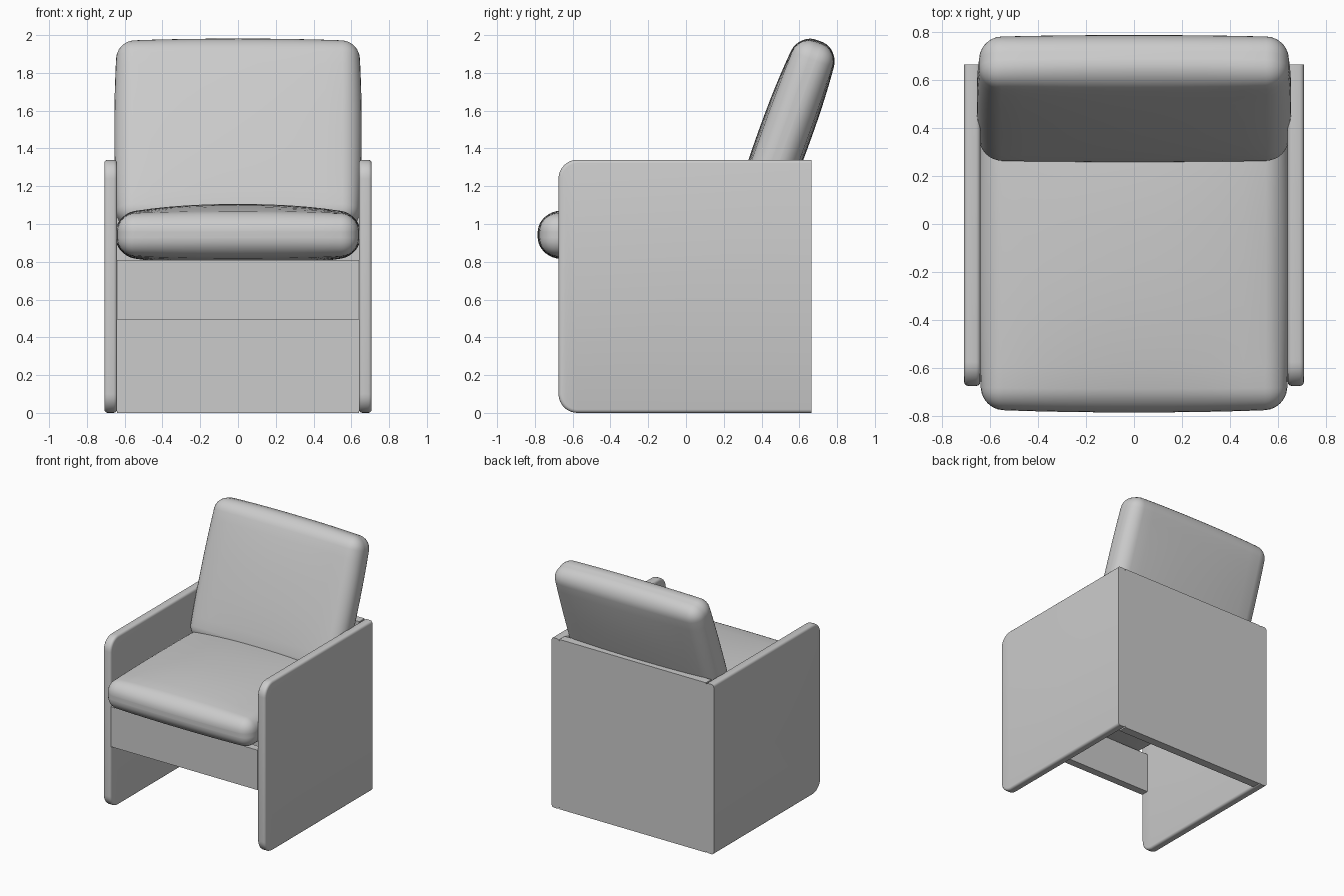
import bpy, bmesh, math
from mathutils import Vector

if "Cube" in bpy.data.objects:
    bpy.data.objects.remove(bpy.data.objects["Cube"])


def finish(name, bm, angle=35):
    bmesh.ops.recalc_face_normals(bm, faces=bm.faces)
    me = bpy.data.meshes.new(name)
    bm.to_mesh(me)
    bm.free()
    ob = bpy.data.objects.new(name, me)
    bpy.context.collection.objects.link(ob)
    bpy.ops.object.select_all(action='DESELECT')
    ob.select_set(True)
    bpy.context.view_layer.objects.active = ob
    bpy.ops.object.shade_smooth_by_angle(angle=math.radians(angle))
    return ob


def board(name, lo, hi):
    bm = bmesh.new()
    bmesh.ops.create_cube(bm, size=1)
    for v in bm.verts:
        v.co = Vector([(a + b) / 2 + c * (b - a) for a, b, c in zip(lo, hi, v.co)])
    return finish(name, bm)


def side_panel(name, x0, x1):
    # profile with rounded front corners, extruded across x
    y0, y1, z1, r, n = -0.675, 0.665, 1.34, 0.1, 8
    pts = [(y1, 0.0), (y1, z1)]
    for cz, start in ((z1 - r, 90), (r, 180)):
        for i in range(n + 1):
            a = math.radians(start + 90 * i / n)
            pts.append((y0 + r + r * math.cos(a), cz + r * math.sin(a)))
    bm = bmesh.new()
    face = bm.faces.new([bm.verts.new((x0, y, z)) for y, z in pts])
    ext = bmesh.ops.extrude_face_region(bm, geom=[face])['geom']
    for v in ext:
        if isinstance(v, bmesh.types.BMVert):
            v.co.x = x1
    # soften the rims, leaving the rear joint square
    rims = [e for e in bm.edges
            if abs(e.verts[0].co.x - e.verts[1].co.x) < 1e-4
            and min(v.co.y for v in e.verts) < y1 - 1e-4]
    bmesh.ops.bevel(bm, geom=rims, offset=0.018, segments=3, profile=0.5, affect='EDGES')
    return finish(name, bm)


def cushion(name, half, r, crown, bulge, loc, tilt=0.0):
    # rounded box whose broad faces (local z) are crowned
    bm = bmesh.new()
    bmesh.ops.create_cube(bm, size=2)
    bmesh.ops.subdivide_edges(bm, edges=bm.edges[:], cuts=19, use_grid_fill=True)
    k = 0.6
    for v in bm.verts:
        core, corner = [], []
        for t, h in zip(v.co, half):
            s = math.copysign(1, t)
            core.append(s * min(abs(t) / k, 1) * (h - r))
            corner.append(s * max(abs(t) - k, 0) / (1 - k))
        p = Vector(core) + Vector(corner).normalized() * r
        fx, fy, fz = (max(0, 1 - abs(c / h) ** 2.3) for c, h in zip(p, half))
        p.z *= 1 + crown / half[2] * fx * fy
        p.x *= 1 + bulge / half[0] * fy * (0.4 + 0.6 * fz)
        p.y *= 1 + bulge / half[1] * fx * (0.4 + 0.6 * fz)
        v.co = p
    ob = finish(name, bm, 60)
    ob.location = loc
    ob.rotation_euler.x = tilt
    return ob


# Frame
side_panel("right_side_panel", 0.64, 0.708)
side_panel("left_side_panel", -0.708, -0.64)
board("back_panel", (-0.64, 0.598, 0.0), (0.64, 0.665, 1.34))
board("front_rail", (-0.64, -0.67, 0.495), (0.64, -0.61, 0.81))

# Seat cushion
cushion("seat_cushion", (0.635, 0.68, 0.11), 0.09, 0.053, 0.013, (0, -0.092, 0.943))

# Backrest cushion, leaning 20 degrees back
lean = math.radians(20)
u, n = 1.56, -0.012
cushion("backrest_cushion", (0.64, 0.517, 0.112), 0.09, 0.026, 0.015,
        (0, u * math.sin(lean) + n * math.cos(lean), u * math.cos(lean) - n * math.sin(lean)),
        math.radians(90) - lean)
